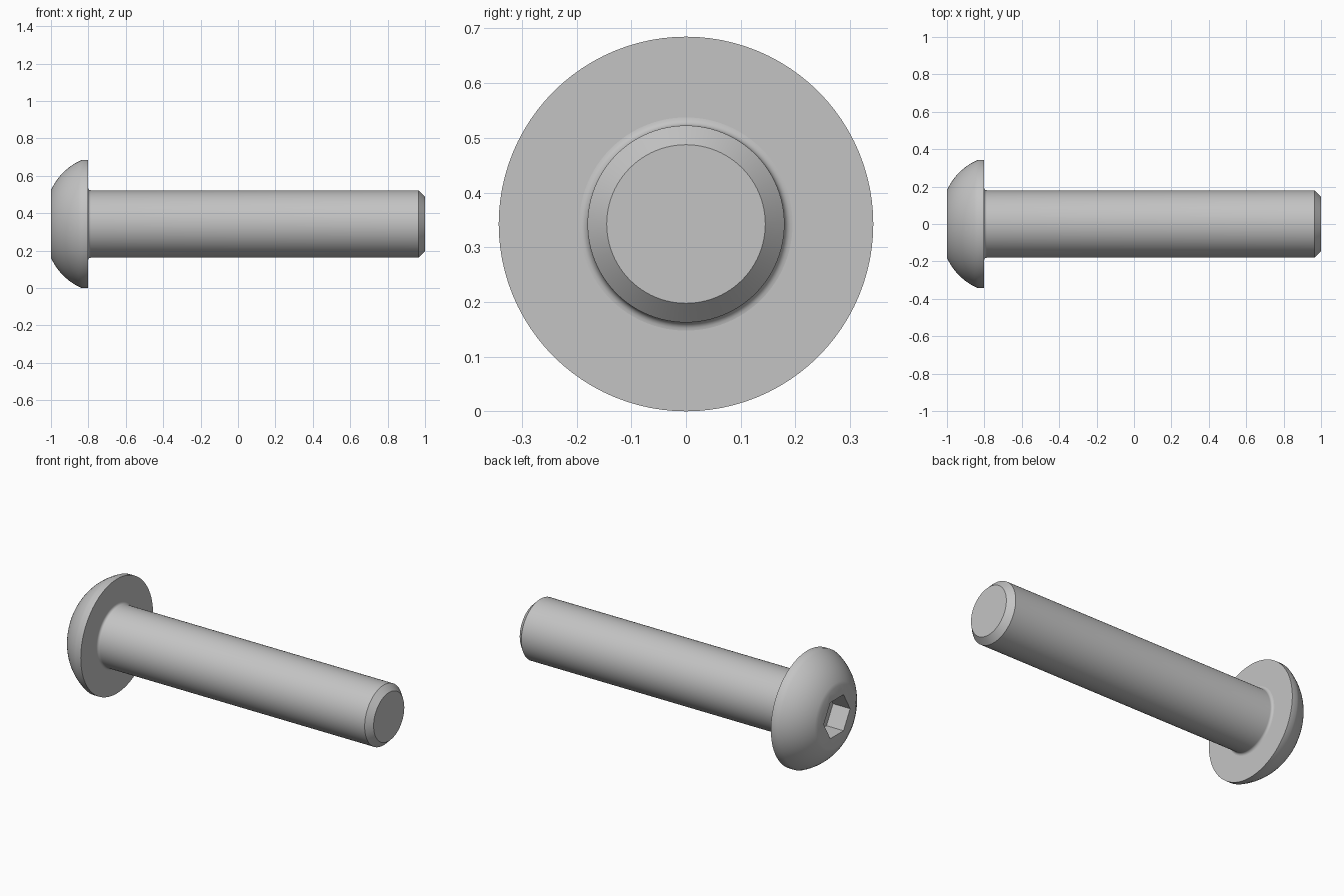
import bpy, bmesh, math
from mathutils import Matrix, Vector

cube = bpy.data.objects.get("Cube")
if cube:
    bpy.data.objects.remove(cube)

HEAD_R = 0.3425
SHAFT_R = 0.18
SEAT_X = -0.802
AXIS_Z = HEAD_R
SIDES = 96

steel = bpy.data.materials.new("grey steel")
steel.use_nodes = True
colour = (0.55, 0.55, 0.55, 1)
steel.diffuse_color = colour
steel.node_tree.nodes["Principled BSDF"].inputs["Base Color"].default_value = colour


def add_object(name, bm):
    bmesh.ops.recalc_face_normals(bm, faces=bm.faces)
    mesh = bpy.data.meshes.new(name)
    bm.to_mesh(mesh)
    bm.free()
    mesh.materials.append(steel)
    obj = bpy.data.objects.new(name, mesh)
    obj.location.z = AXIS_Z
    bpy.context.collection.objects.link(obj)
    return obj


def revolve(name, profile):
    """Turn (x, radius) points about the x axis and cap both ends."""
    bm = bmesh.new()
    rings = []
    for x, r in profile:
        angles = [math.tau * i / SIDES for i in range(SIDES)]
        rings.append([bm.verts.new((x, r * math.cos(a), r * math.sin(a))) for a in angles])
    for a, b in zip(rings, rings[1:]):
        for i in range(SIDES):
            j = (i + 1) % SIDES
            bm.faces.new((a[i], a[j], b[j], b[i]))
    bm.faces.new(rings[0])
    bm.faces.new(rings[-1])
    return add_object(name, bm)


def arc(start, end, sagitta, steps):
    """Points on a circular arc bulging to the left of start -> end."""
    a, b = Vector(start), Vector(end)
    chord = b - a
    half = chord.length / 2
    radius = (half ** 2 + sagitta ** 2) / (2 * sagitta)
    normal = Vector((-chord.y, chord.x)).normalized()
    centre = (a + b) / 2 - normal * (radius - sagitta)
    spread = 2 * math.asin(half / radius)
    return [centre + Matrix.Rotation(-spread * i / steps, 2) @ (a - centre)
            for i in range(steps + 1)]


def shade(obj):
    bpy.ops.object.select_all(action="DESELECT")
    obj.select_set(True)
    bpy.context.view_layer.objects.active = obj
    bpy.ops.object.shade_smooth_by_angle(angle=math.radians(30))


# Domed head with a short straight rim
dome = arc((-1, SHAFT_R), (-0.835, HEAD_R), 0.022, 12)
head = revolve("button_head", [tuple(p) for p in dome] + [(SEAT_X, HEAD_R)])

# Hexagonal drive socket, with corners pointing along y
bm = bmesh.new()
across_flats, depth = 0.216, 0.113
corner_r = across_flats / math.sqrt(3)
bmesh.ops.create_cone(bm, cap_ends=True, segments=6, radius1=corner_r,
                      radius2=corner_r, depth=depth * 2)
# Cone corners start on local y, which this turn leaves in place
bmesh.ops.rotate(bm, verts=bm.verts, matrix=Matrix.Rotation(math.pi / 2, 3, "Y"))
bmesh.ops.translate(bm, verts=bm.verts, vec=(-1, 0, 0))
cutter = add_object("socket_cutter", bm)
cutter.hide_render = True

cut = head.modifiers.new("socket", "BOOLEAN")
cut.operation = "DIFFERENCE"
cut.solver = "EXACT"
cut.object = cutter
bpy.context.view_layer.objects.active = head
bpy.ops.object.modifier_apply(modifier=cut.name)
bpy.data.objects.remove(cutter)

# Shaft with a small fillet under the head and a chamfered tip
fillet = 0.015
root = [(SEAT_X + fillet * (1 - math.cos(t)), SHAFT_R + fillet * (1 - math.sin(t)))
        for t in [math.pi / 2 * i / 5 for i in range(6)]]
shaft = revolve("shaft", root + [(0.965, SHAFT_R), (1, 0.145)])

for part in (head, shaft):
    shade(part)
